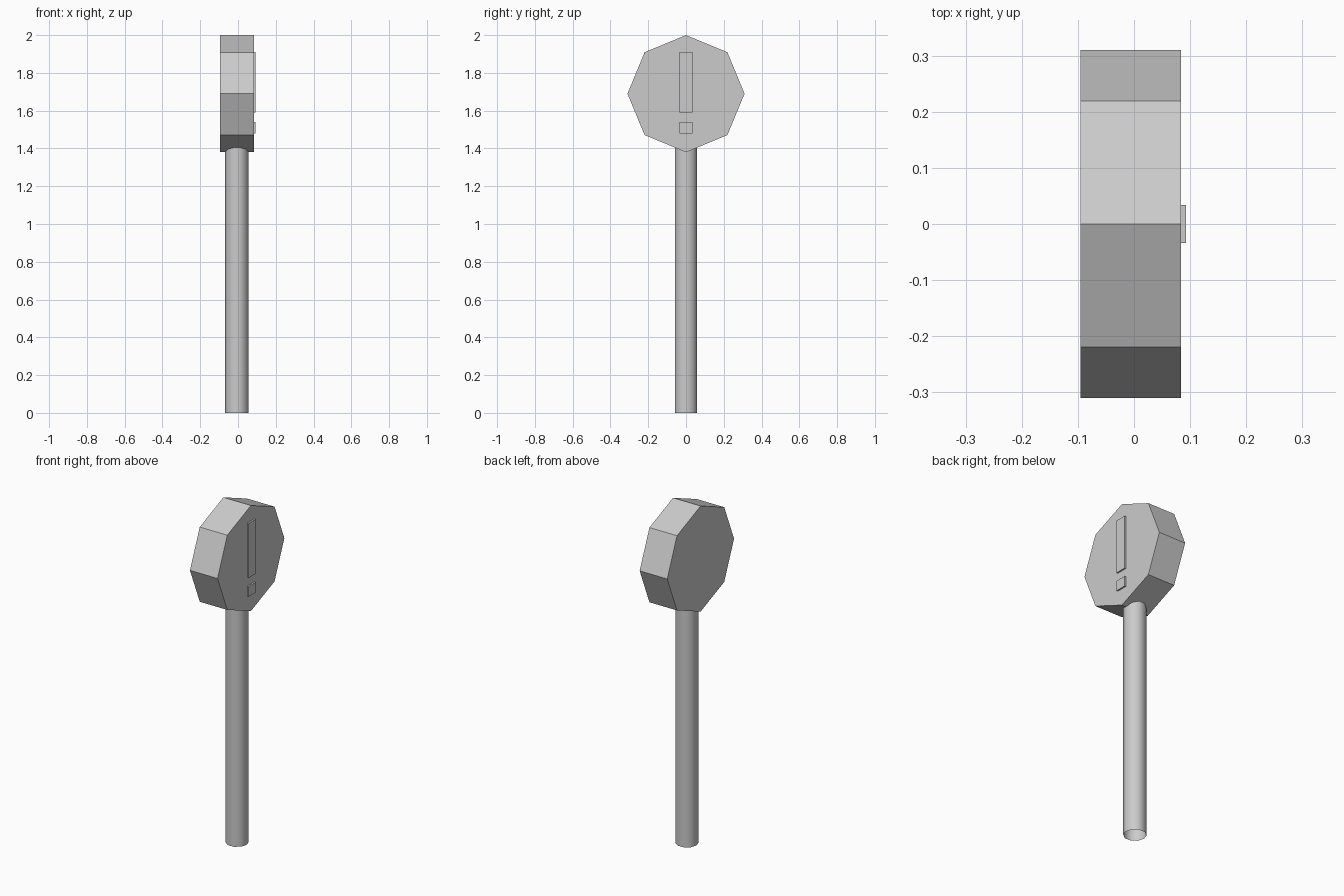
import bpy, math
from mathutils import Matrix

if "Cube" in bpy.data.objects:
    bpy.data.objects.remove(bpy.data.objects["Cube"])


def prism(name, sides, radius, depth, loc, rot=(0, 0, 0), cap='NGON'):
    bpy.ops.mesh.primitive_cylinder_add(vertices=sides, radius=radius, depth=depth,
                                        end_fill_type=cap, location=loc, rotation=rot)
    ob = bpy.context.object
    ob.name = name
    return ob


def box(name, x, y, z):
    bpy.ops.mesh.primitive_cube_add(
        size=1, location=[(a + b) / 2 for a, b in (x, y, z)])
    ob = bpy.context.object
    ob.name = name
    ob.data.transform(Matrix.Diagonal([b - a for a, b in (x, y, z)] + [1]))
    return ob


# open smooth post, corners on the x axis
post_height = 1.41
post = prism("post", 10, 0.062, post_height, (-0.006, 0, post_height / 2),
             (0, 0, math.pi / 2), 'NOTHING')
bpy.ops.object.shade_smooth_by_angle(angle=math.radians(50))

# octagonal sign head with a corner pointing up
x0, x1 = -0.095, 0.084
prism("sign_head", 8, 0.31, x1 - x0, ((x0 + x1) / 2, 0, 1.69), (0, math.pi / 2, 0))

# raised warning mark: long bar and small square
for name, z in (("mark_bar", (1.59, 1.91)), ("mark_dot", (1.48, 1.54))):
    box(name, (x1 - 0.001, 0.093), (-0.034, 0.034), z)
